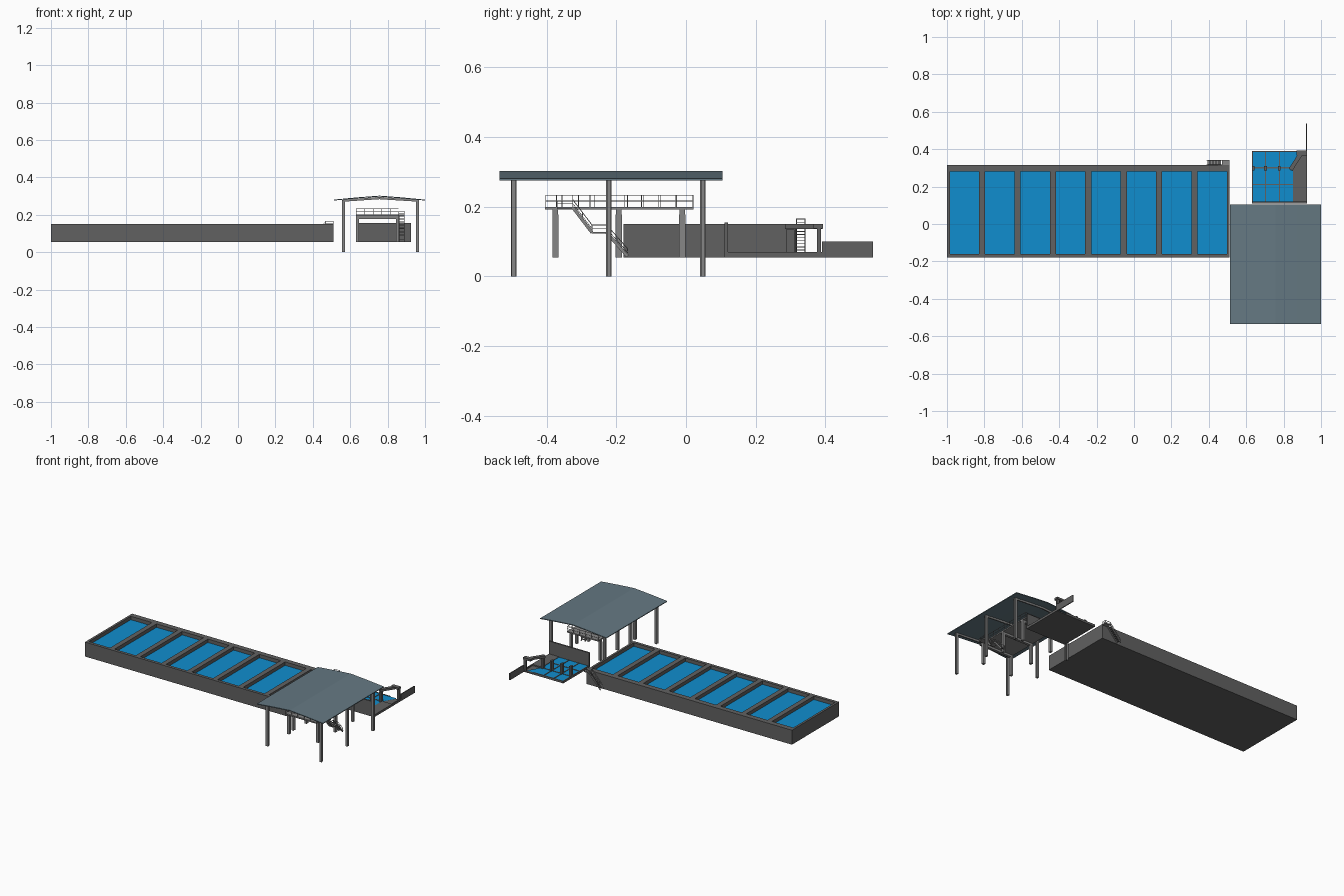
import bpy, bmesh
from mathutils import Vector, Matrix

if "Cube" in bpy.data.objects:
    bpy.data.objects.remove(bpy.data.objects["Cube"])


def material(name, rgb):
    m = bpy.data.materials.new(name)
    m.diffuse_color = (*rgb, 1)
    m.use_nodes = True
    m.node_tree.nodes["Principled BSDF"].inputs["Base Color"].default_value = m.diffuse_color
    return m


CONCRETE = material("dark concrete", (0.12, 0.12, 0.12))
WATER = material("blue water", (0.005, 0.27, 0.62))
ROOF = material("slate roof sheet", (0.13, 0.19, 0.225))
STEEL = material("grey steel", (0.24, 0.24, 0.24))


class Part:
    """Collects boxes, bars and prisms into one named object."""

    def __init__(self, name, mat):
        self.name, self.mat, self.bm = name, mat, bmesh.new()

    def box(self, x0, x1, y0, y1, z0, z1):
        mat = Matrix.Translation(((x0 + x1) / 2, (y0 + y1) / 2, (z0 + z1) / 2))
        size = Matrix.Diagonal((x1 - x0, y1 - y0, z1 - z0, 1))
        bmesh.ops.create_cube(self.bm, size=1, matrix=mat @ size)

    def bar(self, p, q, w, h=None):
        p, q = Vector(p), Vector(q)
        d = (q - p).normalized()
        side = d.cross(Vector((0, 0, 1)))
        side = side.normalized() if side.length > 1e-4 else Vector((1, 0, 0))
        rot = Matrix((side, d, side.cross(d))).transposed().to_4x4()
        size = Matrix.Diagonal((w, (q - p).length, h or w, 1))
        bmesh.ops.create_cube(self.bm, size=1, matrix=Matrix.Translation((p + q) / 2) @ rot @ size)

    def prism(self, profile, y0, y1):
        """Extrudes an x-z profile along y."""
        f = self.bm.faces.new([self.bm.verts.new((x, y0, z)) for x, z in profile])
        ext = bmesh.ops.extrude_face_region(self.bm, geom=[f])["geom"]
        bmesh.ops.translate(self.bm, vec=(0, y1 - y0, 0),
                            verts=[v for v in ext if isinstance(v, bmesh.types.BMVert)])

    def rail(self, points, height, w=0.0022, posts=1):
        """Handrail with mid rail along a path of floor points."""
        up = Vector((0, 0, height))
        for p, q in zip(points, points[1:]):
            p, q = Vector(p), Vector(q)
            self.bar(p + up, q + up, w)
            self.bar(p + up / 2, q + up / 2, w * 0.7)
            n = max(1, round((q - p).length / 0.048)) * posts
            for i in range(n + 1):
                a = p.lerp(q, i / n)
                self.bar(a, a + up, w)

    def flight(self, top, bottom, width_axis, width, steps):
        """Two stringers and treads between two centre points."""
        top, bottom = Vector(top), Vector(bottom)
        side = Vector(width_axis) * width / 2
        for s in (-1, 1):
            self.bar(top + side * s, bottom + side * s, 0.003, 0.009)
        for i in range(1, steps):
            c = top.lerp(bottom, i / steps)
            self.bar(c - side, c + side, 0.008, 0.002)

    def done(self):
        bmesh.ops.recalc_face_normals(self.bm, faces=self.bm.faces)
        me = bpy.data.meshes.new(self.name)
        self.bm.to_mesh(me)
        self.bm.free()
        me.materials.append(self.mat)
        bpy.context.collection.objects.link(bpy.data.objects.new(self.name, me))


# Long basin with eight cells
basin, pools = Part("long_basin", CONCRETE), Part("long_basin_water", WATER)
basin.box(-1, 0.51, -0.18, 0.315, 0.055, 0.115)
basin.box(-1, 0.51, -0.18, -0.16, 0.115, 0.151)
basin.box(-1, 0.51, 0.28, 0.315, 0.115, 0.151)
edge = -1
for i in range(8):
    x = -0.985 + 0.1893 * i
    basin.box(edge, x, -0.16, 0.28, 0.115, 0.151)
    edge = x + 0.156
    pools.box(x, edge, -0.16, 0.28, 0.115, 0.128)
basin.box(edge, 0.51, -0.16, 0.28, 0.115, 0.151)
basin.done()
pools.done()

# Access stair behind the long basin
stair = Part("basin_stair", STEEL)
stair.box(0.47, 0.51, 0.315, 0.343, 0.145, 0.15)
stair.flight((0.47, 0.329, 0.147), (0.39, 0.329, 0.058), (0, 1, 0), 0.026, 10)
for y in (0.317, 0.342):
    stair.rail([(0.39, y, 0.055), (0.47, y, 0.145)], 0.02)
stair.rail([(0.47, 0.342, 0.145), (0.509, 0.342, 0.145), (0.509, 0.317, 0.145)], 0.02)
stair.done()

# Small inlet basin: low slab, tall front wall, dividers, posts
inlet, ponds = Part("inlet_basin", CONCRETE), Part("inlet_water", WATER)
inlet.box(0.63, 0.925, 0.12, 0.39, 0.055, 0.062)
inlet.box(0.63, 0.925, 0.11, 0.12, 0.055, 0.155)
inlet.box(0.85, 0.925, 0.12, 0.30, 0.062, 0.07)
inlet.prism([(0.918, 0.062), (0.925, 0.062), (0.925, 0.07), (0.918, 0.07)], 0.30, 0.39)
inlet.box(0.919, 0.925, 0.39, 0.537, 0.055, 0.1)
for x in (0.63, 0.70, 0.774):
    inlet.box(x, x + 0.006, 0.12, 0.39, 0.062, 0.07)
for y in (0.208, 0.298, 0.384):
    inlet.box(0.63, 0.85, y, y + 0.006, 0.062, 0.0695)
ponds.box(0.634, 0.85, 0.12, 0.386, 0.062, 0.067)
# tapering strip of water beside the slanted channel
v = [ponds.bm.verts.new(c) for c in ((0.85, 0.3, 0.067), (0.9, 0.386, 0.067), (0.85, 0.386, 0.067))]
ponds.bm.faces.new(v)
for x in (0.634, 0.70, 0.774, 0.84):
    inlet.box(x - 0.004, x + 0.01, 0.287, 0.311, 0.062, 0.135)
inlet.done()
ponds.done()

# Slanted overhead channel and its end post
channel = Part("overhead_channel", CONCRETE)
channel.bar((0.837, 0.29, 0.143), (0.898, 0.386, 0.143), 0.022, 0.014)
channel.box(0.868, 0.925, 0.366, 0.393, 0.138, 0.151)
channel.box(0.905, 0.922, 0.376, 0.388, 0.055, 0.138)
channel.done()

# Shelter roof: thin low gable
roof = Part("shelter_roof", ROOF)
half = [(0.513, 0.281), (0.64, 0.293), (0.756, 0.302)]
full = half + [(1.512 - x, z) for x, z in half[-2::-1]]
roof.prism(full + [(x, z - 0.005) for x, z in reversed(full)], -0.535, 0.105)
roof.done()

# Shelter frame: three portals of columns and rafters
frame = Part("shelter_frame", STEEL)
for y in (-0.495, -0.222, 0.048):
    for s in (-1, 1):
        x = 0.762 + s * 0.198
        # H-shaped column
        for d in (-0.006, 0.006):
            frame.box(x - 0.008, x + 0.008, y + d - 0.002, y + d + 0.002, 0, 0.279)
        frame.box(x - 0.002, x + 0.002, y - 0.005, y + 0.005, 0, 0.279)
        frame.bar((x, y, 0.276), (0.756, y, 0.289), 0.008, 0.012)
frame.done()

# Raised platform: deck, edge beams, columns
plat = Part("raised_platform", STEEL)
plat.box(0.63, 0.86, -0.405, 0.022, 0.192, 0.2)
for y in (-0.375, -0.193, -0.011):
    plat.box(0.63, 0.86, y - 0.008, y + 0.008, 0.178, 0.192)
    for x in (0.638, 0.852):
        plat.box(x - 0.008, x + 0.008, y - 0.009, y + 0.009, 0.055, 0.178)
# Side landing
plat.box(0.86, 0.89, -0.37, -0.325, 0.193, 0.2)
plat.done()

# Platform guard rails
guard = Part("platform_rails", STEEL)
guard.rail([(0.858, -0.372, 0.2), (0.858, -0.403, 0.2), (0.633, -0.403, 0.2), (0.633, 0.02, 0.2),
            (0.858, 0.02, 0.2), (0.858, -0.325, 0.2)], 0.033)
guard.rail([(0.86, -0.37, 0.2), (0.888, -0.37, 0.2), (0.888, -0.325, 0.2)], 0.016)
guard.done()

# Platform stair: two flights with a landing
steps = Part("platform_stair", STEEL)
path = [(-0.325, 0.198), (-0.27, 0.126), (-0.228, 0.126), (-0.168, 0.058)]
steps.flight((0.875, *path[0]), (0.875, *path[1]), (1, 0, 0), 0.027, 9)
steps.box(0.86, 0.89, -0.272, -0.226, 0.123, 0.128)
steps.flight((0.875, *path[2]), (0.875, *path[3]), (1, 0, 0), 0.027, 9)
for x in (0.861, 0.889):
    steps.rail([(x, y, z) for y, z in path], 0.022)
steps.done()
